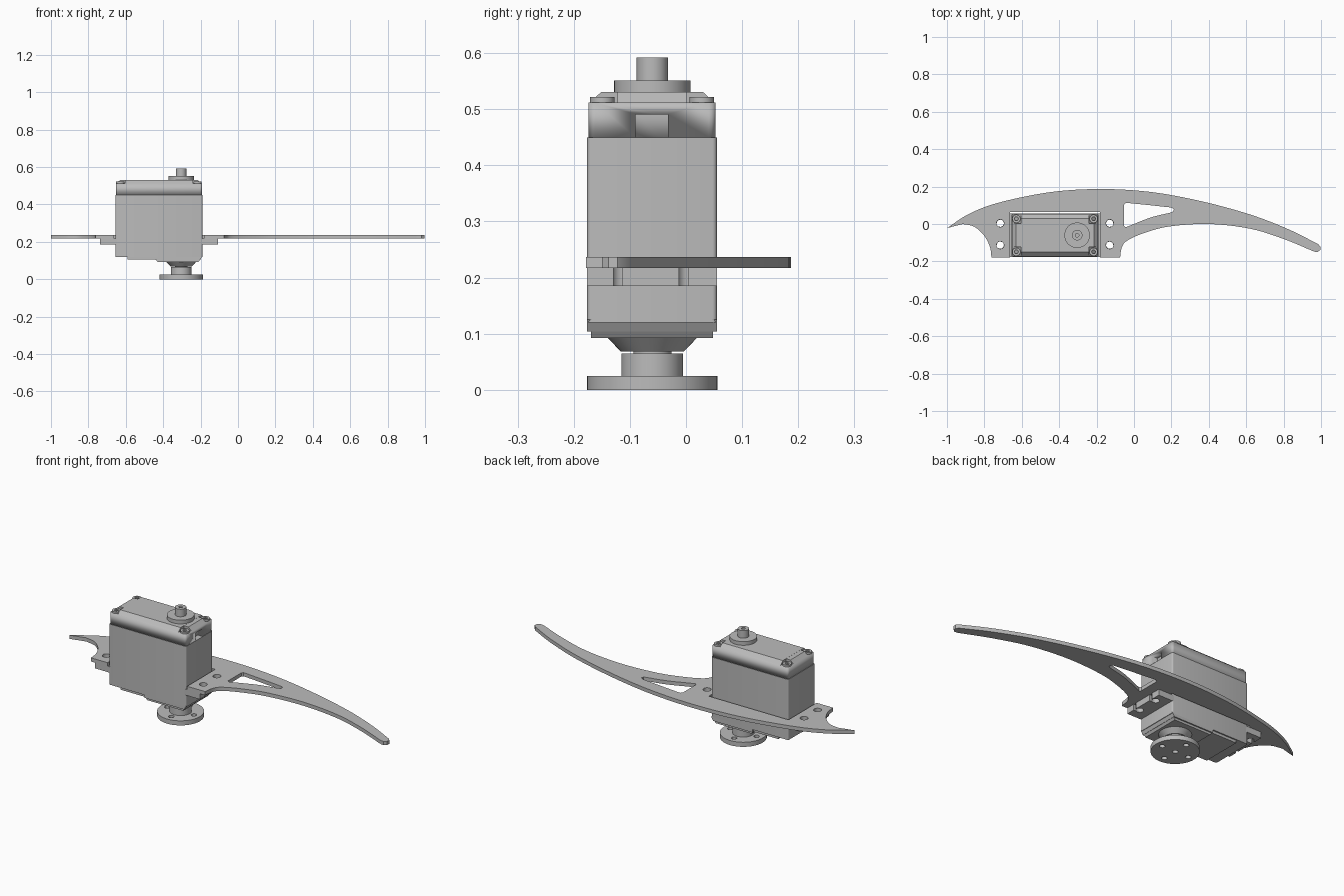
import bpy
import bmesh
from math import cos, sin, pi
from mathutils import Vector

if "Cube" in bpy.data.objects:
    bpy.data.objects.remove(bpy.data.objects["Cube"], do_unlink=True)

grey = bpy.data.materials.new("plain grey")
grey.use_nodes = True
grey.diffuse_color = (0.5, 0.5, 0.5, 1)
grey.node_tree.nodes["Principled BSDF"].inputs["Base Color"].default_value = (0.5, 0.5, 0.5, 1)

LEFT, RIGHT, FRONT, BACK = -0.655, -0.19, -0.176, 0.055   # servo case
AX, AY = -0.304, -0.06                                     # output axis
HOLES_X, HOLES_Y = (-0.715, -0.13), (-0.113, 0.004)


def select(obj):
    bpy.ops.object.select_all(action="DESELECT")
    obj.select_set(True)
    bpy.context.view_layer.objects.active = obj


def finish(obj):
    obj.data.materials.clear()
    obj.data.materials.append(grey)
    select(obj)
    bpy.ops.object.shade_smooth_by_angle(angle=0.5)
    return obj


def circle(x, y, r, n=32, start=0.0, sweep=2 * pi):
    count = n if sweep == 2 * pi else n + 1
    return [(x + r * cos(start + sweep * i / n), y + r * sin(start + sweep * i / n))
            for i in range(count)]


def smooth(points, steps=6):
    """Smooth open line through the points."""
    p = [Vector(q) for q in points]
    p = [2 * p[0] - p[1]] + p + [2 * p[-1] - p[-2]]
    out = []
    for a, b, c, d in zip(p, p[1:], p[2:], p[3:]):
        for i in range(steps):
            t = i / steps
            out.append(0.5 * (2 * b + (c - a) * t + (2 * a - 5 * b + 4 * c - d) * t * t
                              + (3 * b - a - 3 * c + d) * t ** 3))
    return [tuple(v) for v in out] + [tuple(points[-1])]


def plate(name, loops, z0, z1):
    """Flat part from an outline and any hole loops."""
    curve = bpy.data.curves.new(name, "CURVE")
    curve.dimensions, curve.fill_mode = "2D", "BOTH"
    curve.extrude = (z1 - z0) / 2
    for loop in loops:
        spline = curve.splines.new("POLY")
        spline.points.add(len(loop) - 1)
        for point, (x, y) in zip(spline.points, loop):
            point.co = (x, y, 0, 1)
        spline.use_cyclic_u = True
    obj = bpy.data.objects.new(name, curve)
    bpy.context.collection.objects.link(obj)
    obj.location.z = (z0 + z1) / 2
    select(obj)
    bpy.ops.object.convert(target="MESH")
    return finish(bpy.context.object)


def prism(name, profile, axis, start, end):
    """Profile extruded along x (profile is y, z) or y (profile is x, z)."""
    bm = bmesh.new()
    place = (lambda u, v: (start, u, v)) if axis == "x" else (lambda u, v: (u, start, v))
    face = bm.faces.new([bm.verts.new(place(u, v)) for u, v in profile])
    moved = bmesh.ops.extrude_face_region(bm, geom=[face])["geom"]
    shift = (end - start, 0, 0) if axis == "x" else (0, end - start, 0)
    bmesh.ops.translate(bm, vec=shift, verts=[g for g in moved if isinstance(g, bmesh.types.BMVert)])
    bmesh.ops.recalc_face_normals(bm, faces=bm.faces)
    mesh = bpy.data.meshes.new(name)
    bm.to_mesh(mesh)
    bm.free()
    obj = bpy.data.objects.new(name, mesh)
    bpy.context.collection.objects.link(obj)
    return finish(obj)


def rounded(x0, x1, y0, y1, r):
    corners = [(x1 - r, y1 - r), (x0 + r, y1 - r), (x0 + r, y0 + r), (x1 - r, y0 + r)]
    return [p for i, (x, y) in enumerate(corners)
            for p in circle(x, y, r, 4, i * pi / 2, pi / 2)]


def cone(name, r_low, r_high, z0, z1):
    bpy.ops.mesh.primitive_cone_add(vertices=48, radius1=r_low, radius2=r_high, depth=z1 - z0,
                                    location=(AX, AY, (z0 + z1) / 2))
    bpy.context.object.name = name
    return finish(bpy.context.object)


# Blade-shaped bracket, wrapped around the servo
upper = smooth([(-1, -0.022), (-0.88, 0.055), (-0.72, 0.115), (-0.45, 0.17), (-0.185, 0.187),
                (0.083, 0.172), (0.35, 0.124), (0.62, 0.051), (0.83, -0.03), (0.985, -0.108)])
tip = [(0.998, -0.122), (0.996, -0.138), (0.982, -0.15), (0.965, -0.148)]
lower = smooth([(0.95, -0.142), (0.8, -0.08), (0.62, -0.025), (0.4, 0.0), (0.19, -0.013),
                (0.055, -0.048), (-0.035, -0.088), (-0.065, -0.125), (-0.074, -0.178)])
pocket = [(RIGHT + 0.008, -0.178), (RIGHT + 0.008, 0.064), (LEFT - 0.008, 0.064), (LEFT - 0.008, -0.178)]
hook = smooth([(-0.762, -0.178), (-0.771, -0.12), (-0.803, -0.06), (-0.855, -0.014), (-0.915, 0.0)])
window = [(-0.053, 0.104), (-0.045, 0.112)] + smooth([(-0.03, 0.112), (0.09, 0.1), (0.2, 0.088)]) + [
    (0.213, 0.08), (0.21, 0.067)] + smooth([(0.2, 0.062), (0.09, 0.035), (-0.03, -0.012)]) + [
    (-0.045, -0.017), (-0.053, -0.009)]
bolt_holes = [circle(x, y, 0.02) for x in HOLES_X for y in HOLES_Y]
plate("blade_bracket", [upper + tip + lower + pocket + hook, window] + bolt_holes, 0.217, 0.237)

# Servo case and upper cap with cable notch
plate("servo_case", [rounded(LEFT, RIGHT, FRONT, BACK, 0.008)], 0.12, 0.45)
cap = plate("case_cap", [rounded(LEFT + 0.002, RIGHT - 0.002, FRONT + 0.002, BACK - 0.002, 0.012)], 0.45, 0.512)
select(cap)
bpy.ops.object.mode_set(mode="EDIT")
bpy.ops.mesh.select_all(action="SELECT")
bpy.ops.mesh.remove_doubles(threshold=0.0001)
bpy.ops.object.mode_set(mode="OBJECT")
notch = prism("notch_cutter", [(-0.09, 0.44), (-0.032, 0.44), (-0.032, 0.491), (-0.09, 0.491)],
              "x", RIGHT - 0.03, RIGHT + 0.02)
notch.hide_render = True
cut = cap.modifiers.new("notch", "BOOLEAN")
cut.operation, cut.object, cut.solver = "DIFFERENCE", notch, "EXACT"
select(cap)
bpy.ops.object.modifier_apply(modifier="notch")
bpy.data.objects.remove(notch, do_unlink=True)

# Raised deck with chamfers, leaving a recess at each corner for a screw
prism("deck_middle", [(FRONT + 0.003, 0.51), (BACK - 0.003, 0.51), (BACK - 0.025, 0.531), (FRONT + 0.025, 0.531)],
      "x", LEFT + 0.05, RIGHT - 0.05)
prism("deck_ends", [(LEFT + 0.003, 0.51), (RIGHT - 0.003, 0.51), (RIGHT - 0.024, 0.5305), (LEFT + 0.024, 0.5305)],
      "y", -0.122, 0.002)
for side, x in (("right", LEFT + 0.026), ("left", RIGHT - 0.026)):
    for end, y in (("front", FRONT + 0.027), ("back", BACK - 0.027)):
        plate(f"{end}_{side}_screw", [circle(x, y, 0.022), circle(x, y, 0.011, 6)], 0.505, 0.522)

# Rear pivot
plate("pivot_collar", [circle(AX, AY, 0.068, 48)], 0.525, 0.551)
plate("pivot_pin", [circle(AX, AY, 0.028), circle(AX, AY, 0.01, 16)], 0.551, 0.592)

# Mounting ears with slots open to the outside
for name, inner, outer, hx, d in (("left_ear", RIGHT - 0.01, -0.107, HOLES_X[1], 1),
                                  ("right_ear", LEFT + 0.01, -0.738, HOLES_X[0], -1)):
    outline = [(inner, BACK), (inner, FRONT), (outer, FRONT)]
    for y in HOLES_Y:
        slot = circle(hx, y, 0.019, 16, -pi / 3, -5 * pi / 3)
        if d < 0:
            slot = [(2 * hx - x, v) for x, v in slot]
        outline += [(outer, slot[0][1])] + slot + [(outer, slot[-1][1])]
    plate(name, [outline + [(outer, BACK)]], 0.185, 0.217)

# Lower lid and gearbox with a chamfered end
prism("lower_lid", [(-0.59, 0.125), (-0.43, 0.125), (-0.43, 0.106), (-0.59, 0.106)], "y", FRONT + 0.007, BACK - 0.007)
prism("gearbox_base", [(-0.44, 0.125), (RIGHT, 0.125), (RIGHT - 0.012, 0.104), (-0.44, 0.104)], "y", FRONT, BACK)
prism("gearbox_cover", [(-0.44, 0.106), (RIGHT - 0.012, 0.106), (RIGHT - 0.022, 0.092), (-0.43, 0.092)],
      "y", FRONT + 0.007, BACK - 0.007)

# Output shaft and round horn
cone("output_boss", 0.056, 0.08, 0.068, 0.093)
cone("output_neck", 0.034, 0.034, 0.06, 0.07)
cone("horn_hub", 0.055, 0.055, 0.02, 0.065)
horn_holes = [circle(AX + 0.08 * cos(a), AY + 0.08 * sin(a), 0.014, 16)
              for a in (i * pi / 2 for i in range(4))]
plate("horn_disc", [circle(AX, AY, 0.116, 64), circle(AX, AY, 0.014, 16)] + horn_holes, 0, 0.025)
